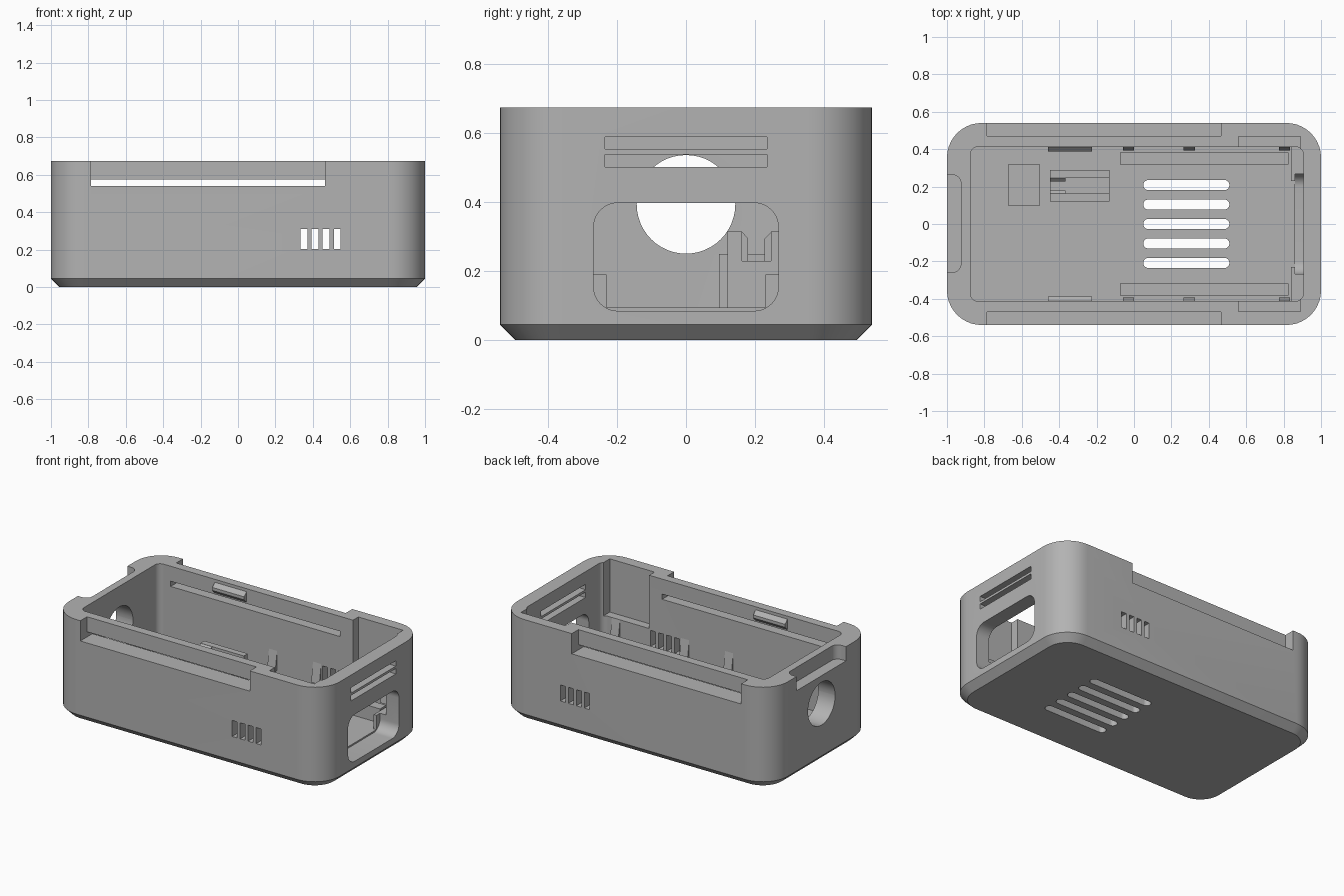
import bpy, bmesh, math

if "Cube" in bpy.data.objects:
    bpy.data.objects.remove(bpy.data.objects["Cube"], do_unlink=True)

grey = bpy.data.materials.new("plain grey")
grey.use_nodes = True
COLOUR = (0.45, 0.45, 0.45, 1)
grey.diffuse_color = COLOUR
grey.node_tree.nodes["Principled BSDF"].inputs["Base Color"].default_value = COLOUR


def rect(a0, a1, b0, b1, r=0, seg=10):
    """Rectangle outline, with rounded corners when r is given."""
    if not r:
        return [(a0, b0), (a1, b0), (a1, b1), (a0, b1)]
    centres = [(a1 - r, b1 - r), (a0 + r, b1 - r), (a0 + r, b0 + r), (a1 - r, b0 + r)]
    pts = []
    for q, (ca, cb) in enumerate(centres):
        for i in range(seg + 1):
            t = math.pi / 2 * (q + i / seg)
            pts.append((ca + r * math.cos(t), cb + r * math.sin(t)))
    return pts


def loft(name, axis, sections):
    """Solid through outlines given as (position along axis, points)."""
    place = {"x": lambda p, d: (d, p[0], p[1]),
             "y": lambda p, d: (p[0], d, p[1]),
             "z": lambda p, d: (p[0], p[1], d)}[axis]
    bm = bmesh.new()
    rings = [[bm.verts.new(place(p, d)) for p in pts] for d, pts in sections]
    n = len(rings[0])
    for low, high in zip(rings, rings[1:]):
        for i in range(n):
            j = (i + 1) % n
            bm.faces.new((low[i], low[j], high[j], high[i]))
    bm.faces.new(rings[0])
    bm.faces.new(rings[-1])
    bmesh.ops.recalc_face_normals(bm, faces=bm.faces)
    mesh = bpy.data.meshes.new(name)
    bm.to_mesh(mesh)
    bm.free()
    mesh.materials.append(grey)
    obj = bpy.data.objects.new(name, mesh)
    bpy.context.collection.objects.link(obj)
    return obj


def prism(name, axis, d0, d1, pts):
    return loft(name, axis, [(d0, pts), (d1, pts)])


def combine(target, tool, operation="DIFFERENCE"):
    mod = target.modifiers.new("shape", "BOOLEAN")
    mod.operation, mod.solver, mod.object = operation, "EXACT", tool
    bpy.context.view_layer.objects.active = target
    bpy.ops.object.modifier_apply(modifier=mod.name)
    bpy.data.objects.remove(tool, do_unlink=True)


def flip(pts, side):
    return [(a * side, b) for a, b in pts]


TOP, FLOOR, CHAMFER = 0.675, 0.095, 0.045

# Shell with chamfered base and hollow interior
body = loft("case_body", "z", [
    (0, rect(-1 + CHAMFER, 1 - CHAMFER, -0.495, 0.495, 0.14)),
    (CHAMFER, rect(-1, 1, -0.54, 0.54, 0.185)),
    (TOP, rect(-1, 1, -0.54, 0.54, 0.185))])
combine(body, prism("cavity", "z", FLOOR, 0.8, rect(-0.875, 0.905, -0.412, 0.412, 0.04)))

# Corner supports beside the port opening
for side in (-1, 1):
    y0, y1 = sorted((0.23 * side, 0.43 * side))
    combine(body, prism("post", "x", 0.84, 0.93, rect(y0, y1, 0.07, 0.19)), "UNION")

# Port opening, two slots above it and the round cable hole
combine(body, prism("port", "x", 0.86, 1.1, rect(-0.268, 0.268, 0.085, 0.398, 0.07)))
for z in (0.502, 0.554):
    combine(body, prism("slot", "x", 0.8, 1.1, rect(-0.235, 0.235, z, z + 0.036)))
combine(body, prism("cable_hole", "x", -1.1, -0.8,
                    rect(-0.143, 0.143, 0.251, 0.537, 0.1429, 12)))

# Finger notch in the end wall
combine(body, prism("notch", "z", 0.58, 0.8, rect(-1.2, -0.925, -0.258, 0.263, 0.045)))

# Side ledges with through slits, and inner wall pockets
ledge = [(0.38, 0.54), (0.6, 0.54), (0.6, 0.8), (0.47, 0.8), (0.47, 0.575), (0.38, 0.575)]
for side in (-1, 1):
    combine(body, prism("ledge", "x", -0.785, 0.465, flip(ledge, side)))
    y0, y1 = sorted((0.39 * side, 0.468 * side))
    combine(body, prism("pocket", "z", 0.32, 0.8, rect(0.56, 0.89, y0, y1)))

# Side vents and floor vents
for i in range(4):
    x = 0.335 + 0.059 * i
    combine(body, prism("vent", "y", -0.7, 0.7, rect(x, x + 0.037, 0.203, 0.31)))
for i in range(-2, 3):
    y = 0.104 * i
    combine(body, prism("floor_vent", "z", -0.1, 0.2,
                        rect(0.05, 0.51, y - 0.027, y + 0.027, 0.0265, 6)))

# Board rails, retaining ribs and lid snaps on both long walls
rib = [(0.42, 0.19), (0.392, 0.19), (0.412, 0.32), (0.42, 0.32)]
snap = [(0.42, 0.585), (0.412, 0.585), (0.387, 0.61), (0.387, 0.63), (0.412, 0.655), (0.42, 0.655)]
for side, label in ((-1, "front"), (1, "back")):
    y0, y1 = sorted((0.318 * side, 0.383 * side))
    prism(label + "_rail", "z", 0.09, 0.19, rect(-0.075, 0.825, y0, y1))
    for i, x in enumerate((-0.03, 0.295, 0.805)):
        prism(f"{label}_rib_{i + 1}", "x", x - 0.03, x + 0.03, flip(rib, side))
    prism(label + "_snap", "x", -0.46, -0.225, flip(snap, side))

# Wire holder with a funnel-shaped channel, and the block behind it
holder = prism("wire_holder", "z", 0.09, 0.315, rect(-0.45, -0.13, 0.12, 0.288))
combine(holder, prism("channel", "x", -0.365, 0, rect(0.163, 0.247, 0.23, 0.4)))
funnel = [(0.18, 0.23), (0.228, 0.23), (0.228, 0.295), (0.247, 0.314),
          (0.247, 0.4), (0.163, 0.4), (0.163, 0.314), (0.18, 0.295)]
combine(holder, prism("funnel", "x", -0.6, -0.3, funnel))
prism("support_block", "z", 0.09, 0.25, rect(-0.67, -0.505, 0.095, 0.32))

# Smooth the rounded walls while keeping edges crisp
bpy.ops.object.select_all(action="DESELECT")
body.select_set(True)
bpy.context.view_layer.objects.active = body
bpy.ops.object.shade_smooth_by_angle(angle=math.radians(30))
